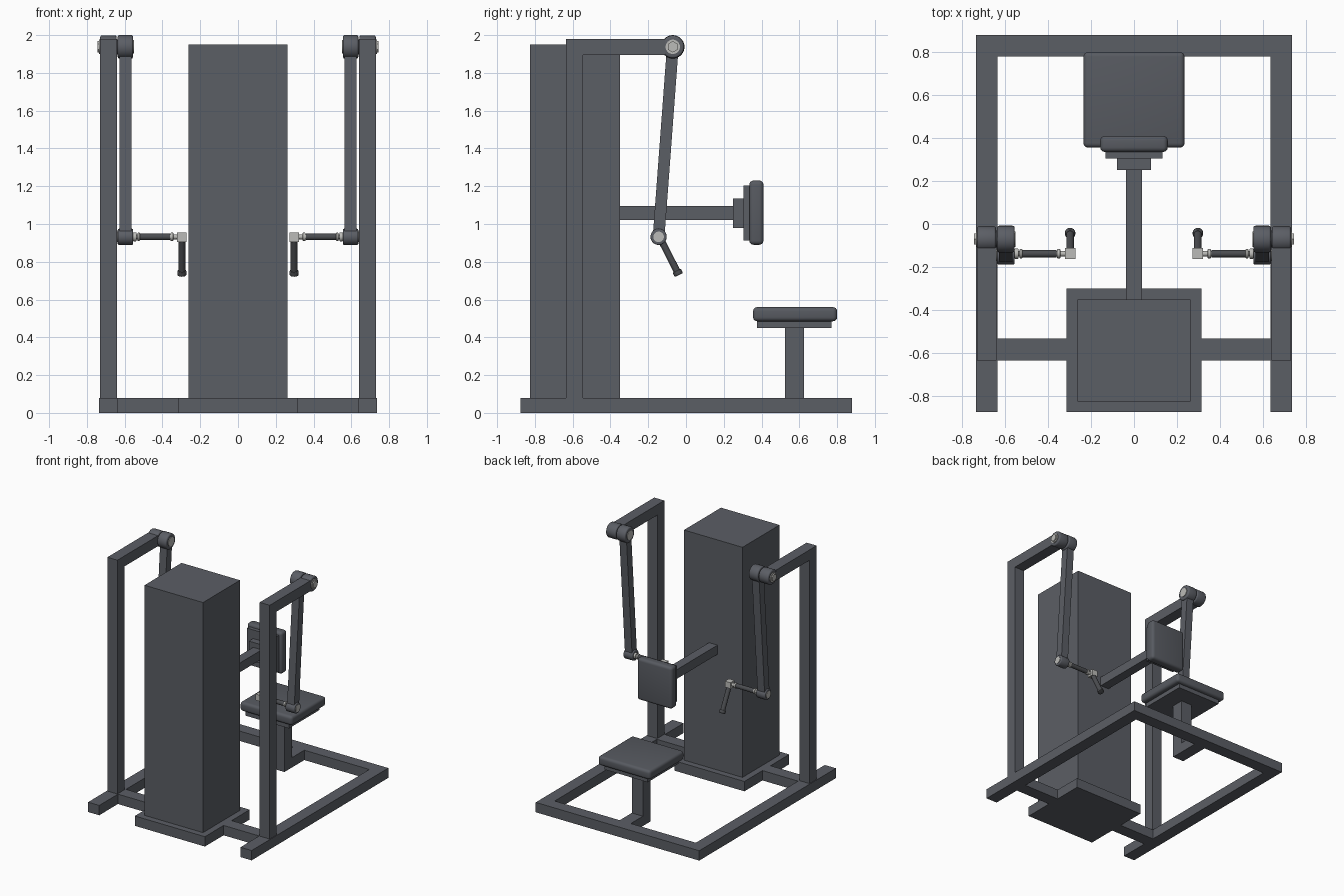
import bpy, bmesh, math
from mathutils import Vector, Matrix

if "Cube" in bpy.data.objects:
    bpy.data.objects.remove(bpy.data.objects["Cube"])


def material(name, rgb):
    m = bpy.data.materials.new(name)
    m.diffuse_color = (*rgb, 1)
    m.use_nodes = True
    m.node_tree.nodes["Principled BSDF"].inputs["Base Color"].default_value = m.diffuse_color
    return m


STEEL = material("dark_grey_paint", (0.105, 0.112, 0.13))
PAD = material("pad_grey", (0.095, 0.102, 0.118))
RUBBER = material("grip_dark_grey", (0.07, 0.073, 0.08))
METAL = material("bare_metal", (0.50, 0.50, 0.48))


def finish(bm, name, mat, smooth):
    mesh = bpy.data.meshes.new(name)
    bmesh.ops.recalc_face_normals(bm, faces=bm.faces)
    bm.to_mesh(mesh)
    bm.free()
    mesh.materials.append(mat)
    if smooth:
        for p in mesh.polygons:
            p.use_smooth = True
        mesh.set_sharp_from_angle(angle=math.radians(35))
    ob = bpy.data.objects.new(name, mesh)
    bpy.context.collection.objects.link(ob)
    return ob


def box(name, x, y, z, mat=STEEL, bevel=0):
    """Box between (min, max) pairs, optionally with rounded edges."""
    bm = bmesh.new()
    size = [abs(a[1] - a[0]) for a in (x, y, z)]
    mid = [(a[0] + a[1]) / 2 for a in (x, y, z)]
    bmesh.ops.create_cube(bm, size=1, matrix=Matrix.Translation(mid) @ Matrix.Diagonal((*size, 1)))
    if bevel:
        bmesh.ops.bevel(bm, geom=bm.edges[:], offset=bevel, segments=4, profile=0.5, affect='EDGES')
    return finish(bm, name, mat, bevel > 0)


def rod(name, a, b, r, mat=STEEL, sides=32, bevel=0):
    """Cylinder from a to b, optionally with rounded rims."""
    a, b = Vector(a), Vector(b)
    d = b - a
    bm = bmesh.new()
    bmesh.ops.create_cone(bm, cap_ends=True, segments=sides, radius1=r, radius2=r, depth=d.length)
    if bevel:
        rims = [e for e in bm.edges if abs(e.verts[0].co.z - e.verts[1].co.z) < 1e-5]
        bmesh.ops.bevel(bm, geom=rims, offset=bevel, segments=3, profile=0.5, affect='EDGES')
    bm.transform(Matrix.Translation((a + b) / 2) @ d.to_track_quat('Z', 'Y').to_matrix().to_4x4())
    return finish(bm, name, mat, sides > 8)


# Floor frame and weight cabinet
FLOOR = (0, 0.08)
box("rear_rail", (-0.635, 0.635), (0.78, 0.88), FLOOR)
box("cabinet_base", (-0.315, 0.315), (-0.875, -0.3), FLOOR)
box("weight_cabinet", (-0.263, 0.263), (-0.825, -0.35), (0.08, 1.95))

# Seat
box("seat_rail", (-0.05, 0.05), (0.525, 0.78), FLOOR)
box("seat_post", (-0.05, 0.05), (0.525, 0.625), (0.08, 0.45))
box("seat_plate", (-0.195, 0.195), (0.375, 0.77), (0.45, 0.488))
box("seat_pad", (-0.235, 0.235), (0.355, 0.80), (0.485, 0.56), PAD, 0.022)

# Back rest
box("back_rest_beam", (-0.038, 0.038), (-0.35, 0.25), (1.02, 1.095))
box("back_rest_bracket", (-0.078, 0.078), (0.25, 0.305), (0.98, 1.135))
box("back_rest_plate", (-0.132, 0.132), (0.305, 0.34), (0.912, 1.205))
box("back_rest_pad", (-0.157, 0.157), (0.335, 0.41), (0.89, 1.23), PAD, 0.022)

TOP_Y, TOP_Z = -0.07, 1.938      # upper pivot
LOW_Y, LOW_Z = -0.145, 0.932     # lower pivot

for s, side in ((-1, "left"), (1, "right")):
    def px(a, b):
        return (s * a, s * b) if s > 0 else (s * b, s * a)

    def across(name, x0, x1, y, z, r, mat=STEEL, sides=32, bevel=0):
        rod(f"{side}_{name}", (s * x0, y, z), (s * x1, y, z), r, mat, sides, bevel)

    # Side frame
    box(f"{side}_floor_rail", px(0.635, 0.735), (-0.875, 0.88), FLOOR)
    box(f"{side}_cross_rail", px(0.315, 0.635), (-0.635, -0.532), FLOOR)
    box(f"{side}_upright", px(0.64, 0.73), (-0.635, -0.545), (0.08, 1.98))
    box(f"{side}_top_arm", px(0.64, 0.73), (-0.545, -0.11), (1.895, 1.98))

    # Upper pivot with bolts
    across("outer_pivot", 0.642, 0.73, TOP_Y, TOP_Z, 0.060, bevel=0.01)
    across("inner_pivot", 0.555, 0.637, TOP_Y, TOP_Z, 0.062, bevel=0.01)
    across("pivot_axle", 0.63, 0.65, TOP_Y, TOP_Z, 0.04)
    across("pivot_washer", 0.728, 0.736, TOP_Y, TOP_Z, 0.038, METAL)
    across("pivot_bolt", 0.734, 0.745, TOP_Y, TOP_Z, 0.03, METAL, 6)
    across("inner_bolt", 0.551, 0.56, TOP_Y, TOP_Z, 0.036, METAL)

    # Swing arm, a square tube leaning between the pivots
    lean = math.atan2(TOP_Y - LOW_Y, TOP_Z - LOW_Z)
    half = math.hypot(TOP_Y - LOW_Y, TOP_Z - LOW_Z) / 2 - 0.03
    arm = box(f"{side}_swing_arm", px(0.564, 0.628), (-0.031, 0.031), (-half, half))
    arm.location = (0, (TOP_Y + LOW_Y) / 2, (TOP_Z + LOW_Z) / 2)
    arm.rotation_euler.x = -lean

    # Lower pivot
    across("lower_pivot", 0.555, 0.637, LOW_Y, LOW_Z, 0.043, bevel=0.007)
    across("lower_bolt", 0.63, 0.641, LOW_Y, LOW_Z, 0.028, METAL)

    # Horizontal handle with metal collars
    hy, hz = -0.138, LOW_Z
    across("handle_shaft", 0.31, 0.56, hy, hz, 0.013, METAL, 20)
    across("handle_grip", 0.36, 0.52, hy, hz, 0.018, RUBBER, 24)
    across("outer_collar", 0.537, 0.556, hy, hz, 0.024, METAL, 24, 0.004)
    across("middle_collar", 0.519, 0.532, hy, hz, 0.022, METAL, 24, 0.004)
    across("inner_collar", 0.342, 0.358, hy, hz, 0.022, METAL, 24, 0.004)
    box(f"{side}_handle_block", px(0.272, 0.322), (-0.163, -0.111), (0.906, 0.956), METAL)

    # Slanted hand grip
    x = s * 0.297
    rod(f"{side}_hand_grip", (x, -0.13, 0.912), (x, -0.045, 0.745), 0.018, RUBBER, 24)
    rod(f"{side}_grip_end", (x, -0.049, 0.752), (x, -0.038, 0.73), 0.024, RUBBER, 24, 0.004)
